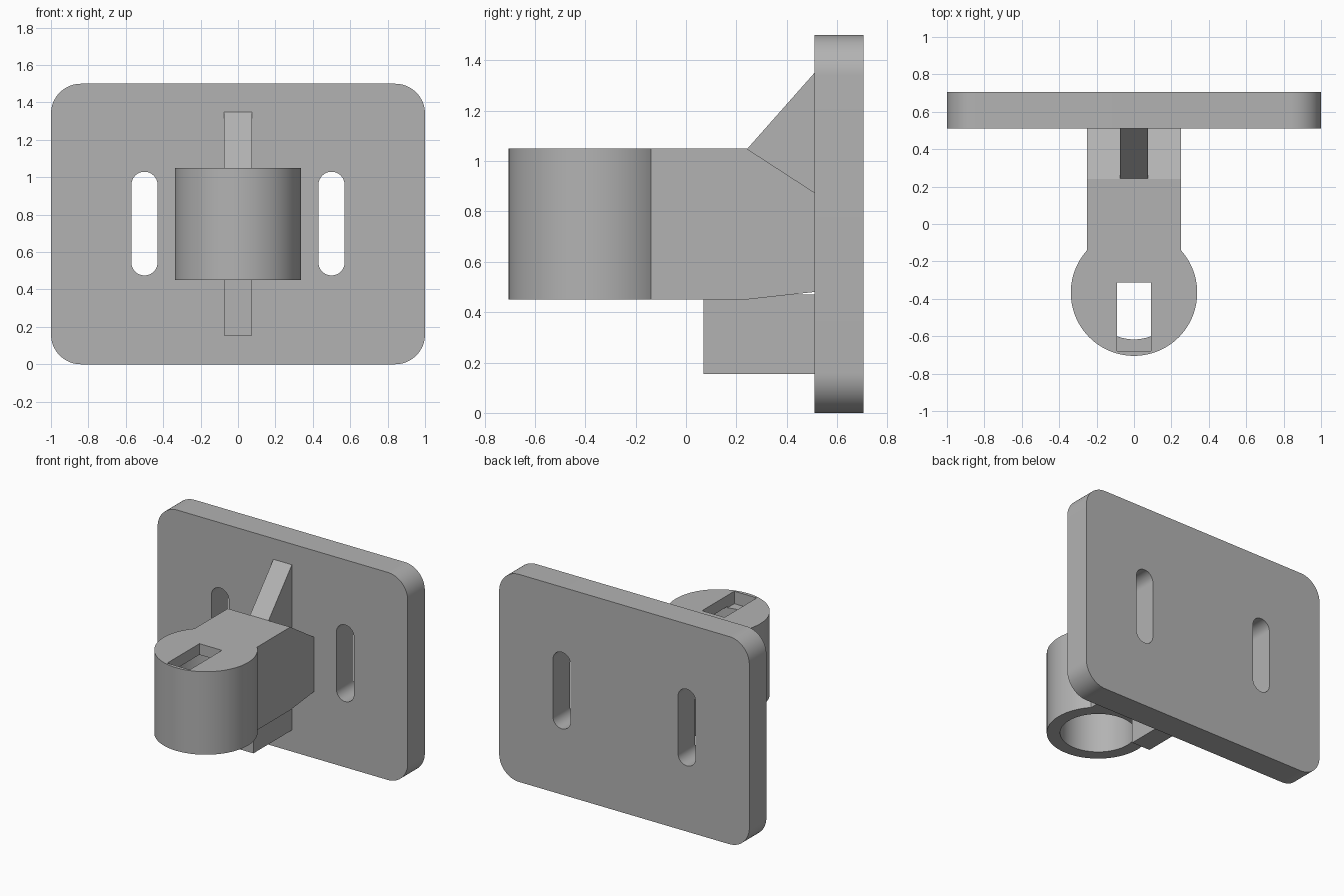
import bpy, bmesh
from math import pi, sin, cos, radians
from mathutils import Vector

cube = bpy.data.objects.get("Cube")
if cube:
    bpy.data.objects.remove(cube, do_unlink=True)

grey = bpy.data.materials.new("plain_grey")
grey.use_nodes = True
colour = (0.45, 0.45, 0.45, 1)
grey.diffuse_color = colour
grey.node_tree.nodes["Principled BSDF"].inputs["Base Color"].default_value = colour


def prism(name, outline, start, end, axis):
    """Extrude a 2D outline along an axis: X takes (y, z), Y takes (x, z), Z takes (x, y)."""
    place = {"X": lambda a, b: (start, a, b),
             "Y": lambda a, b: (a, start, b),
             "Z": lambda a, b: (a, b, start)}[axis]
    step = Vector([(end - start) * (axis == k) for k in "XYZ"])
    bm = bmesh.new()
    face = bm.faces.new([bm.verts.new(place(a, b)) for a, b in outline])
    made = bmesh.ops.extrude_face_region(bm, geom=[face])["geom"]
    bmesh.ops.translate(bm, vec=step, verts=[v for v in made if isinstance(v, bmesh.types.BMVert)])
    bmesh.ops.recalc_face_normals(bm, faces=bm.faces)
    mesh = bpy.data.meshes.new(name)
    bm.to_mesh(mesh)
    bm.free()
    mesh.materials.append(grey)
    obj = bpy.data.objects.new(name, mesh)
    bpy.context.collection.objects.link(obj)
    return obj


def rounded(cx, cy, hw, hh, r, steps=16):
    """Rectangle outline with round corners."""
    pts = []
    for i, (sx, sy) in enumerate([(1, 1), (-1, 1), (-1, -1), (1, -1)]):
        for k in range(steps + 1):
            t = pi / 2 * (i + k / steps)
            p = (cx + sx * (hw - r) + r * cos(t), cy + sy * (hh - r) + r * sin(t))
            if not pts or (Vector(p) - Vector(pts[-1])).length > 1e-5:
                pts.append(p)
    if (Vector(pts[0]) - Vector(pts[-1])).length < 1e-5:
        pts.pop()
    return pts


def circle(cy, r, n=96):
    return [(r * cos(2 * pi * i / n), cy + r * sin(2 * pi * i / n)) for i in range(n)]


def box(a0, a1, b0, b1):
    return [(a0, b0), (a1, b0), (a1, b1), (a0, b1)]


def combine(target, tool, operation):
    mod = target.modifiers.new(operation.lower(), "BOOLEAN")
    mod.operation, mod.solver, mod.object = operation, "EXACT", tool
    tool.hide_render = True
    bpy.context.view_layer.objects.active = target
    bpy.ops.object.modifier_apply(modifier=mod.name)
    bpy.data.objects.remove(tool, do_unlink=True)


FRONT, BACK = 0.51, 0.705    # faces of the plate
BOTTOM, TOP = 0.45, 1.05     # height of collar and arm
CENTRE = -0.367              # axis of the collar

# Mounting plate with two upright slots
plate = prism("mounting_plate", rounded(0, 0.75, 1, 0.75, 0.16), FRONT, BACK, "Y")
for side in (-1, 1):
    slot = prism("slot_cutter", rounded(side * 0.5, 0.752, 0.07, 0.277, 0.07), 0.4, 0.8, "Y")
    combine(plate, slot, "DIFFERENCE")

# Collar joined to the tapered arm
holder = prism("collar_and_arm", circle(CENTRE, 0.338), BOTTOM, TOP, "Z")
arm = prism("arm", [(-0.25, BOTTOM), (0.24, BOTTOM), (FRONT, 0.48),
                    (FRONT, 0.875), (0.24, TOP), (-0.25, TOP)], -0.25, 0.25, "X")
combine(holder, arm, "UNION")

# Blind bore from below and rectangular window in the cap
bore = prism("bore_cutter", circle(CENTRE, 0.25), 0.3, 0.97, "Z")
combine(holder, bore, "DIFFERENCE")
window = prism("window_cutter", box(-0.09, 0.09, -0.68, -0.312), 0.96, 1.2, "Z")
combine(holder, window, "DIFFERENCE")

# Upper sloped rib and lower square rib
upper_rib = prism("upper_rib", [(0.24, 1.045), (FRONT, 0.87), (FRONT, 1.35)], -0.074, 0.074, "X")
lower_rib = prism("lower_rib", box(0.07, FRONT, 0.155, 0.47), -0.074, 0.074, "X")

for obj in (plate, holder, upper_rib, lower_rib):
    bpy.ops.object.select_all(action="DESELECT")
    obj.select_set(True)
    bpy.context.view_layer.objects.active = obj
    bpy.ops.object.shade_smooth_by_angle(angle=radians(30))
